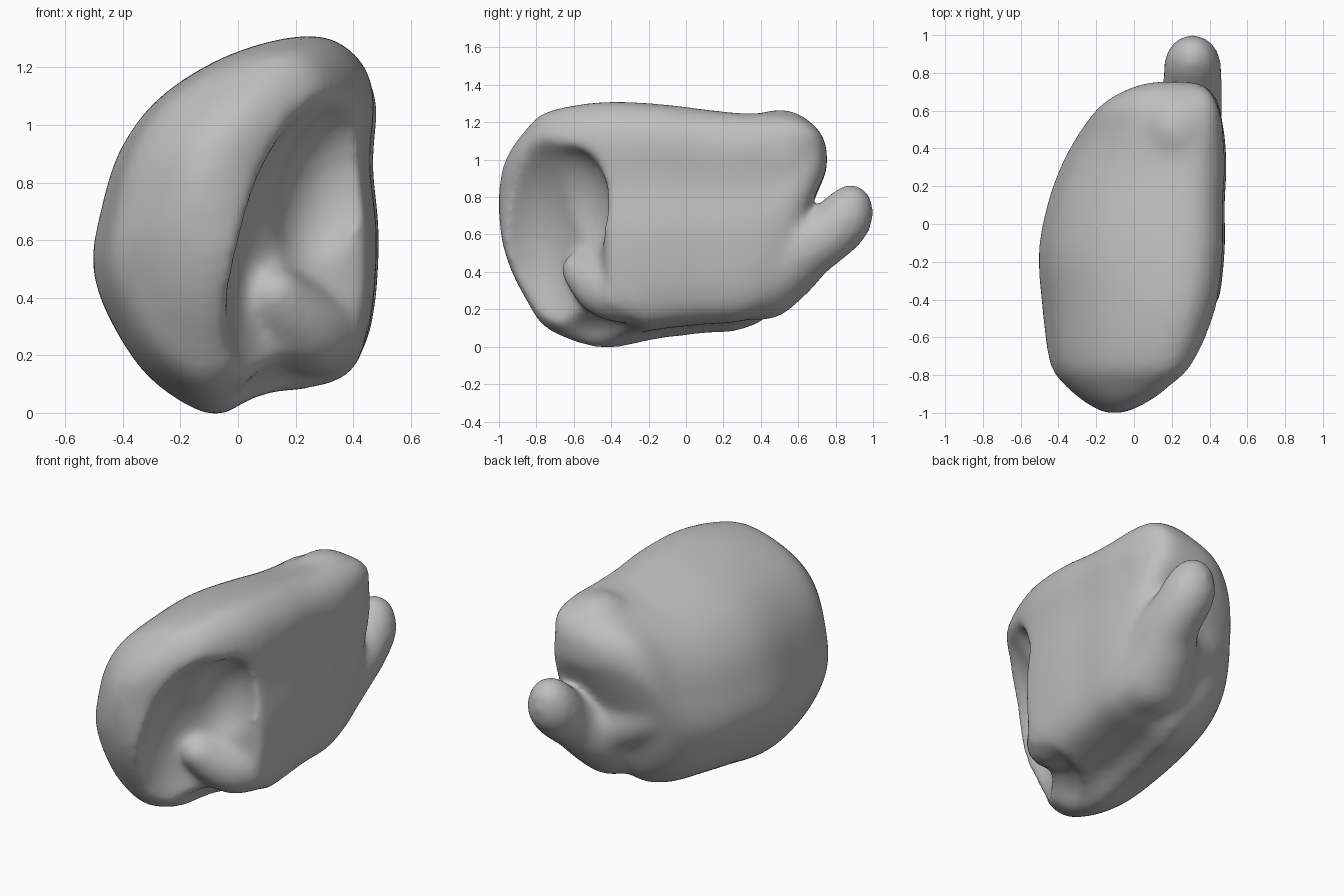
import bpy, bmesh
from mathutils import Matrix

cube = bpy.data.objects.get("Cube")
if cube:
    bpy.data.objects.remove(cube, do_unlink=True)


def catmull(a, b, c, d, t):
    return [0.5 * (2*q + (r-p)*t + (2*p - 5*q + 4*r - s)*t*t + (3*q - p - 3*r + s)*t**3)
            for p, q, r, s in zip(a, b, c, d)]


def refine(points, steps, closed):
    """Smooth curve through the given points."""
    n, out = len(points), []
    pick = (lambda i: points[i % n]) if closed else (lambda i: points[max(0, min(n-1, i))])
    for i in range(n if closed else n-1):
        out += [catmull(pick(i-1), pick(i), pick(i+1), pick(i+2), k/steps) for k in range(steps)]
    return out if closed else out + [points[-1]]


def add_ball(bm, centre, radii, tilt=0.0):
    m = (Matrix.Translation(centre) @ Matrix.Rotation(tilt, 4, 'Y')
         @ Matrix.Diagonal((*radii, 1)))
    bmesh.ops.create_icosphere(bm, subdivisions=4, radius=1, matrix=m)


def make_object(name, bm):
    mesh = bpy.data.meshes.new(name)
    bm.to_mesh(mesh)
    bm.free()
    ob = bpy.data.objects.new(name, mesh)
    bpy.context.collection.objects.link(ob)
    return ob


def apply_all(ob):
    bpy.context.view_layer.objects.active = ob
    for mod in list(ob.modifiers):
        bpy.ops.object.modifier_apply(modifier=mod.name)


# Cross-section outline (x, z), bulging on one side and flat on the other
outline = [(-.5, .5), (-.47, .7), (-.4, .92), (-.25, 1.11), (0, 1.25), (.28, 1.31), (.42, 1.25),
           (.48, 1.11), (.465, .87), (.49, .6), (.47, .3), (.41, .13), (.28, .07), (.07, .06),
           (-.08, .01), (-.3, .13), (-.44, .32)]
outline = refine(outline, 4, True)

# Stations along the body: y, x range, z range
stations = [(-1, -.16, -.06, .68, .86), (-.98, -.2, 0, .53, .97), (-.93, -.28, .1, .38, 1.07),
            (-.85, -.37, .22, .23, 1.17), (-.74, -.445, .33, .08, 1.26),
            (-.45, -.485, .44, -.02, 1.31), (-.15, -.505, .48, .03, 1.3),
            (.1, -.46, .48, .06, 1.27), (.3, -.39, .49, .08, 1.25), (.47, -.3, .48, .19, 1.25),
            (.6, -.21, .46, .56, 1.23), (.68, -.11, .43, .76, 1.19), (.73, 0, .38, .88, 1.13),
            (.755, .1, .3, .94, 1.06)]

# Main body loft
bm = bmesh.new()
rings = []
for y, x0, x1, z0, z1 in refine(stations, 4, False):
    rings.append([bm.verts.new((x0 + (x1-x0)*(x+.5)/.99, y, z0 + (z1-z0)*z/1.31))
                  for x, z in outline])
n = len(outline)
for a, b in zip(rings, rings[1:]):
    for i in range(n):
        bm.faces.new((a[i], a[(i+1) % n], b[(i+1) % n], b[i]))
bm.faces.new(rings[0])
bm.faces.new(rings[-1])
bmesh.ops.recalc_face_normals(bm, faces=bm.faces)
body = make_object("body", bm)

# Broad hollow at the front of the flat side, its deeper pocket, and the undercut below
hollows = {"hollow_cutter": ((.62, -.83, .45), (.66, .425, .79), .17),
           "pocket_cutter": ((.33, -.63, .74), (.2, .23, .34), .25),
           "undercut_cutter": ((.46, -.58, 0), (.48, .4, .25), 0)}
for name, (centre, radii, tilt) in hollows.items():
    bm = bmesh.new()
    add_ball(bm, centre, radii, tilt)
    cutter = make_object(name, bm)
    cutter.hide_render = True
    mod = body.modifiers.new(name, 'BOOLEAN')
    mod.operation, mod.solver, mod.object = 'DIFFERENCE', 'EXACT', cutter
apply_all(body)
for name in hollows:
    bpy.data.objects.remove(bpy.data.objects[name], do_unlink=True)

# Folded ridge in the hollow, stubby tail, and the shelf running round from the tail
bm = bmesh.new()
bm.from_mesh(body.data)
ridge = [(.13, -.57, .41, .1), (.18, -.5, .35, .13), (.25, -.41, .29, .15), (.28, -.28, .29, .17)]
tail = [(.22, .4, .38, .24), (.25, .52, .45, .21), (.29, .62, .52, .18), (.31, .72, .575, .16),
        (.31, .8, .635, .155), (.31, .85, .69, .15), (.31, .88, .75, .12)]
shelf = [(.22, .5, .48, .19), (.06, .46, .54, .18), (-.08, .43, .62, .17), (-.14, .36, .7, .17)]
for path in (ridge, tail, shelf):
    for x, y, z, r in refine(path, 3, False):
        add_ball(bm, (x, y, z), (r, r, r))

# Rounded lobe above the tail
add_ball(bm, (.24, .5, 1.01), (.235, .25, .26))
bm.to_mesh(body.data)
bm.free()

# Fuse everything into one soft skin
mod = body.modifiers.new("fuse", 'REMESH')
mod.mode, mod.voxel_size = 'VOXEL', .02
mod = body.modifiers.new("soften", 'SMOOTH')
mod.factor, mod.iterations = .5, 32
apply_all(body)

# Plain grey skin, smooth shaded
grey = bpy.data.materials.new("plain grey")
grey.use_nodes = True
grey.diffuse_color = (.52, .52, .52, 1)
grey.node_tree.nodes["Principled BSDF"].inputs["Base Color"].default_value = (.52, .52, .52, 1)
body.data.materials.clear()
body.data.materials.append(grey)
for p in body.data.polygons:
    p.material_index = 0
    p.use_smooth = True
